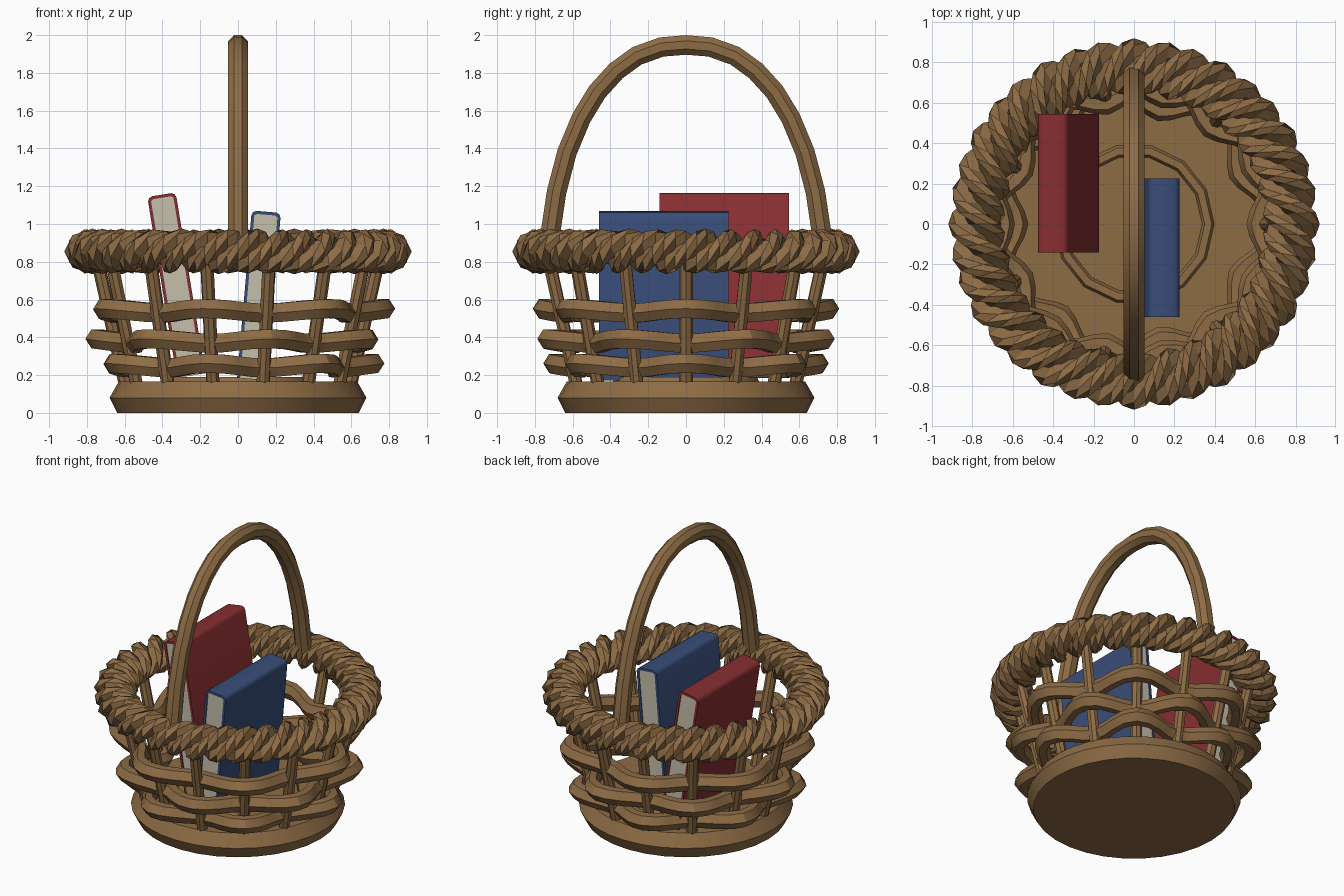
import bpy, bmesh, math
from math import sin, cos, pi, tau
from mathutils import Vector, Matrix

if "Cube" in bpy.data.objects:
    bpy.data.objects.remove(bpy.data.objects["Cube"])


def material(name, rgb):
    m = bpy.data.materials.new(name)
    m.diffuse_color = (*rgb, 1)
    m.use_nodes = True
    m.node_tree.nodes["Principled BSDF"].inputs["Base Color"].default_value = m.diffuse_color
    return m


WICKER = material("wicker brown", (0.27, 0.15, 0.06))
RED = material("red cover", (0.24, 0.027, 0.03))
BLUE = material("blue cover", (0.04, 0.075, 0.19))
PAPER = material("paper", (0.56, 0.52, 0.41))


def finish(name, bm, mat, angle=30):
    bmesh.ops.recalc_face_normals(bm, faces=bm.faces)
    me = bpy.data.meshes.new(name)
    bm.to_mesh(me)
    bm.free()
    ob = bpy.data.objects.new(name, me)
    bpy.context.collection.objects.link(ob)
    me.materials.append(mat)
    bpy.ops.object.select_all(action='DESELECT')
    bpy.context.view_layer.objects.active = ob
    ob.select_set(True)
    bpy.ops.object.shade_smooth_by_angle(angle=math.radians(angle))
    return ob


def skin(bm, sections, closed):
    """Join a row of cross-sections into a tube."""
    rows = [[bm.verts.new(p) for p in s] for s in sections]
    n, k = len(rows), len(rows[0])
    for i in range(n if closed else n - 1):
        a, b = rows[i], rows[(i + 1) % n]
        for j in range(k):
            bm.faces.new((a[j], a[(j + 1) % k], b[(j + 1) % k], b[j]))
    if not closed:
        bm.faces.new(rows[0])
        bm.faces.new(rows[-1])


def polar(r, t, z):
    return Vector((r * cos(t), r * sin(t), z))


def stake_radius(z):
    return 0.585 + 0.225 * (z - 0.1)


# Base with a bulging edge and a flat floor
bm = bmesh.new()
profile = [(0.64, 0), (0.68, 0.08), (0.632, 0.165)]
skin(bm, [[polar(r, tau * i / 32, z) for i in range(32)] for r, z in profile], False)
finish("base", bm, WICKER)

# Low ring on the floor
bm = bmesh.new()
skin(bm, [[polar(r, tau * i / 14, z) for r, z in
           ((0.40, 0.16), (0.385, 0.19), (0.35, 0.19), (0.335, 0.16))]
          for i in range(14)], True)
finish("floor_ring", bm, WICKER)

# Upright stakes, leaning outward
STAKES = 14
bm = bmesh.new()
for s in range(STAKES):
    t = tau * s / STAKES
    rad, tan = polar(1, t, 0), polar(1, t + pi / 2, 0)
    skin(bm, [[polar(stake_radius(z), t, z) + 0.036 * (cos(a) * rad + sin(a) * tan)
               for a in [tau * j / 8 for j in range(8)]] for z in (0.12, 0.85)], False)
finish("stakes", bm, WICKER)

# Woven bands passing in front of and behind alternate stakes
for n, (z, out, amp, sign) in enumerate(((0.25, 0.775, 0.07, 1),
                                         (0.38, 0.808, 0.07, -1),
                                         (0.54, 0.832, 0.065, 1))):
    bm = bmesh.new()
    sections = []
    for i in range(STAKES * 4):
        t = tau * i / (STAKES * 4)
        wave = sign * cos(t * STAKES / 2)
        r = out - 0.057 - amp + amp * wave
        zc = z + 0.012 * wave
        sections.append([polar(r + dr, t, zc + dz) for dr, dz in
                         ((0.057, 0), (0.025, 0.05), (-0.03, 0.05),
                          (-0.055, 0), (-0.03, -0.05), (0.025, -0.05))])
    skin(bm, sections, True)
    finish(f"woven_band_{n + 1}", bm, WICKER)

# Twisted rim of three strands
TURNS, STEPS = 12, 96
bm = bmesh.new()
for strand in range(3):
    sections = []
    for i in range(STEPS):
        t = tau * i / STEPS
        ph = -TURNS * t - tau * strand / 3
        ring = []
        for j in range(6):
            a = -tau * j / 6
            u, v = 0.07 + 0.072 * cos(a), 0.078 * sin(a)
            dr, dz = u * cos(ph) - v * sin(ph), u * sin(ph) + v * cos(ph)
            # strands climb on the outside, then cross inward over the top
            ring.append(polar(0.778 + dr, t, 0.855 - dz * 0.85))
        sections.append(ring)
    skin(bm, sections, True)
finish("rope_rim", bm, WICKER, 25)

# Arched handle
half = [(0.735, 0.82), (0.715, 0.97), (0.685, 1.17), (0.63, 1.38), (0.555, 1.56),
        (0.47, 1.70), (0.37, 1.81), (0.26, 1.89), (0.13, 1.937)]
path = [Vector((0, -y, z)) for y, z in half] + [Vector((0, 0, 1.948))] + \
       [Vector((0, y, z)) for y, z in reversed(half)]
bm = bmesh.new()
sections = []
X = Vector((1, 0, 0))
for i, p in enumerate(path):
    d = (path[min(i + 1, len(path) - 1)] - path[max(i - 1, 0)]).normalized()
    side = d.cross(X)
    sections.append([p + 0.056 * (cos(a) * X + sin(a) * side)
                     for a in [tau * (j + 0.5) / 8 for j in range(8)]])
skin(bm, sections, False)
finish("handle", bm, WICKER, 35)


# Books standing spine up: U-shaped cover around a page block
def book(colour, mat, top, tilt, y0, y1, thick, height):
    place = Matrix.Translation((top[0], 0, top[1])) @ Matrix.Rotation(tilt, 4, 'Y')
    w, c, b = thick / 2, 0.016, 0.025
    outer = [(-w, -height), (-w, -b), (-w + 0.008, -0.008), (-w + b, 0),
             (w - b, 0), (w - 0.008, -0.008), (w, -b), (w, -height)]
    inner = [(w - c, -height), (w - c, -b), (w - b - 0.004, -c),
             (-w + b + 0.004, -c), (-w + c, -b), (-w + c, -height)]
    bm = bmesh.new()
    skin(bm, [[place @ Vector((x, y, z)) for x, z in outer + inner] for y in (y0, y1)], False)
    finish(colour + "_book_cover", bm, mat, 50)
    bm = bmesh.new()
    skin(bm, [[place @ Vector((x, y, z)) for x, z in inner]
              for y in (y0 + 0.006, y1 - 0.006)], False)
    finish(colour + "_book_pages", bm, PAPER)


book("red", RED, (-0.405, 1.155), math.radians(-9.3), -0.14, 0.545, 0.152, 0.97)
book("blue", BLUE, (0.15, 1.065), math.radians(5), -0.46, 0.225, 0.155, 0.89)
